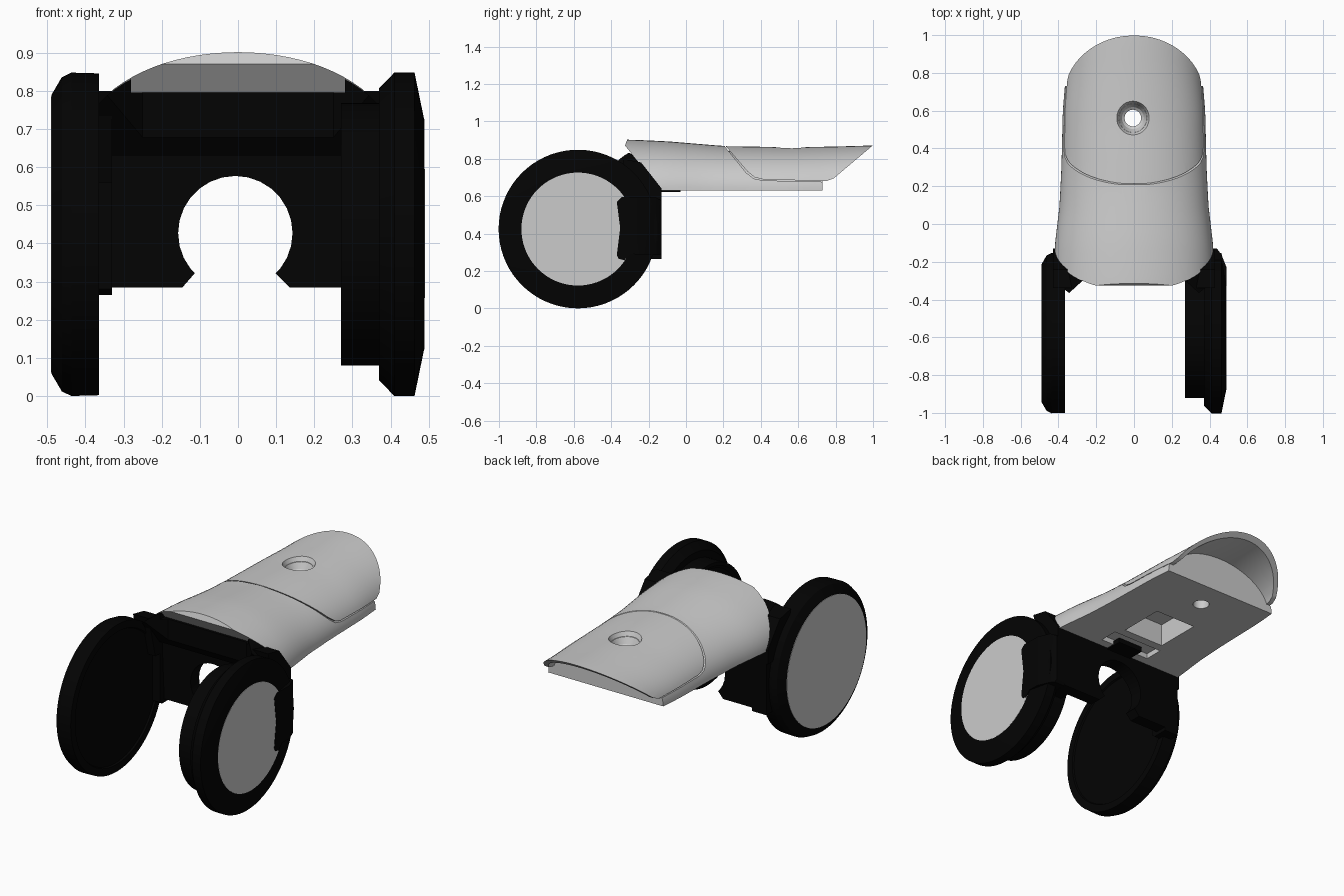
import bpy, bmesh, math
from mathutils import Matrix

if "Cube" in bpy.data.objects:
    bpy.data.objects.remove(bpy.data.objects["Cube"])

black = bpy.data.materials.new("black_plastic")
black.diffuse_color = (0.001, 0.001, 0.001, 1)
black.use_nodes = True
black.node_tree.nodes["Principled BSDF"].inputs["Base Color"].default_value = black.diffuse_color


def make(name, bm, mat=None):
    bmesh.ops.remove_doubles(bm, verts=bm.verts[:], dist=1e-6)
    bmesh.ops.recalc_face_normals(bm, faces=bm.faces[:])
    bmesh.ops.triangulate(bm, faces=[f for f in bm.faces if len(f.verts) == 4])
    me = bpy.data.meshes.new(name)
    bm.to_mesh(me)
    bm.free()
    ob = bpy.data.objects.new(name, me)
    bpy.context.collection.objects.link(ob)
    if mat:
        me.materials.append(mat)
    return ob


def skin(name, rings, mat=None):
    """Bridge a list of closed rings of points and cap the ends."""
    bm = bmesh.new()
    vs = [[bm.verts.new(p) for p in r] for r in rings]
    n = len(vs[0])
    for a, b in zip(vs, vs[1:]):
        for i in range(n):
            j = (i + 1) % n
            bm.faces.new((a[i], a[j], b[j], b[i]))
    bm.faces.new(vs[0])
    bm.faces.new(vs[-1])
    return make(name, bm, mat)


def slab(name, yz, x0, x1, mat=None):
    """Side profile extruded across x."""
    return skin(name, [[(x, y, z) for y, z in yz] for x in (x0, x1)], mat)


def box(name, x0, x1, y0, y1, z0, z1, mat=None):
    return slab(name, [(y0, z0), (y1, z0), (y1, z1), (y0, z1)], x0, x1, mat)


def lathe(name, prof, centre, axis, mat=None, n=72):
    """Profile of (radius, height) turned about an axis; ends are capped."""
    rot = {"X": Matrix.Rotation(math.pi / 2, 4, "Y"),
           "Y": Matrix.Rotation(-math.pi / 2, 4, "X"), "Z": Matrix()}[axis]
    ob = skin(name, [[(r * math.cos(2 * math.pi * i / n), r * math.sin(2 * math.pi * i / n), h)
                      for i in range(n)] for r, h in prof], mat)
    ob.data.transform(Matrix.Translation(centre) @ rot)
    return ob


def boolean(ob, cutter, op="DIFFERENCE"):
    mod = ob.modifiers.new("cut", "BOOLEAN")
    mod.operation, mod.object, mod.solver = op, cutter, "EXACT"
    bpy.context.view_layer.objects.active = ob
    bpy.ops.object.modifier_apply(modifier=mod.name)
    bpy.data.objects.remove(cutter)
    return ob


def lerp(table, y):
    for (a, u), (b, v) in zip(table, table[1:]):
        if y <= b:
            return u + (v - u) * max(0, (y - a) / (b - a))
    return table[-1][1]


WIDTH = [(-.35, .43), (-.12, .42), (.1, .394), (.3, .384), (.6, .377), (.8, .36), (1.0, .352)]
TOP = [(-.3, .902), (-.1, .893), (.2, .868), (.4, .865), (.55, .862), (.8, .866), (1.0, .872)]


def arch(name, t, mat=None, n=40):
    """Half-elliptical body along y, offset inwards by t."""
    rings = []
    for k in range(27):
        y = -.45 + 1.56 * k / 26
        w, h = lerp(WIDTH, y) - t, lerp(TOP, y) - .63 - t
        rings.append([(w * math.cos(math.pi * i / n), y, .63 + h * math.sin(math.pi * i / n))
                      for i in range(n + 1)])
    return skin(name, rings, mat)


def drill(ob):
    """Countersunk screw hole."""
    return boolean(ob, lathe("bore", [(.044, .5), (.044, .79), (.058, .80), (.09, .864), (.113, .91)],
                             (-.006, .561, 0), "Z", n=48))


# Shell base, with its sloped front cut and square rear end
base = drill(arch("shell_base", 0))
boolean(base, slab("cut", [(-.114, .61), (-.326, .87), (-.308, .92), (.73, .95), (.73, .61)], -.6, .6), "INTERSECT")

# Seat in the base for the cover
seat = arch("seat", -.05)
boolean(seat, slab("cut", [(.208, .97), (.208, .865), (.322, .725), (.362, .694), (.41, .684),
                           (.85, .674), (.85, .97)], -.6, .6), "INTERSECT")
boolean(seat, arch("inner", .027))
boolean(base, seat)

# Underside pockets
boolean(base, box("pocket", -.13, .13, .08, .35, .55, .76))
boolean(base, box("latch_slot", -.16, .16, -.08, .03, .55, .66))

# Thin cover overhanging at the back
cover = drill(arch("shell_cover", .001))
boolean(cover, slab("cut", [(.214, .95), (.214, .865), (.33, .73), (.368, .70), (.41, .69), (.75, .68),
                            (.79, .695), (.988, .862), (1.0, .873), (.995, .95)], -.6, .6), "INTERSECT")
boolean(cover, arch("inner", .025))

# Flange of the yoke lying against the sloped shell front
flange = arch("yoke_flange", .004, black)
boolean(flange, slab("cut", [(-.131, .60), (-.131, .632), (-.287, .823), (-.31, .836), (-.35, .83),
                             (-.378, .805), (-.22, .60)], -.6, .6), "INTERSECT")
boolean(flange, skin("cut", [[(-.37, -.39, z), (-.25, -.28, z), (.25, -.28, z), (.37, -.39, z), (.37, -.6, z),
                              (-.37, -.6, z)] for z in (.5, 1)]))
boolean(flange, box("cut", -.28, .28, -.6, 0, .796, 1))

# Yoke wall with an open round gap
wall = slab("yoke_wall", [(-.20, .285), (-.13, .285), (-.13, .632), (-.19, .70), (-.22, .66)], -.38, .38, black)
boolean(wall, lathe("gap", [(.15, -.6), (.15, .3)], (-.007, 0, .427), "Y", n=28))
boolean(wall, skin("mouth", [[(-.15, y, .28), (-.115, y, .32), (-.05, y, .40), (.04, y, .40),
                              (.10, y, .32), (.14, y, .28)] for y in (-.5, .1)]))

# Latch tucked into the slot under the shell
box("yoke_latch", -.08, .08, -.16, -.03, .622, .65, black)

# Clips joining the yoke to the discs; the right one wraps round with a chamfered back corner
CLIP = [(-.37, .285), (-.36, .265), (-.33, .257), (-.30, .29), (-.14, .285), (-.13, .30), (-.13, .575),
        (-.16, .592), (-.345, .595), (-.37, .57), (-.352, .43)]
clip = slab("right_clip", CLIP, .30, .491, black)
boolean(clip, skin("cut", [[(.43, -.10, z), (.44, -.132, z), (.462, -.16, z), (.492, -.235, z), (.55, -.235, z),
                            (.55, -.10, z)] for z in (.2, .7)]))
slab("left_clip", [(-.24, .28), (-.22, .265), (-.13, .265), (-.13, .60), (-.24, .60)], -.42, -.33, black)
for s in (-1, 1):
    slab("clip_web", [(-.28, .56), (-.13, .56), (-.13, .64), (-.24, .78), (-.34, .80)],
         s * .33, s * .43, black)

# Discs and their grey outer pads
C = (0, -.578, .424)
lathe("left_disc", [(.36, -.376), (.375, -.374), (.38, -.365), (.422, -.365), (.424, -.437),
                    (.412, -.462), (.366, -.489)], C, "X", black)
lathe("left_pad", [(.362, -.48), (.362, -.491)], C, "X")
lathe("right_disc", [(.31, .282), (.325, .27), (.344, .27), (.344, .37), (.383, .37), (.424, .41),
                     (.424, .463), (.302, .488)], C, "X", black)
lathe("right_pad", [(.302, .48), (.302, .489)], C, "X")

# Smooth curved faces, keep crisp edges
bpy.ops.object.select_all(action="DESELECT")
for ob in bpy.data.objects:
    ob.select_set(True)
    bpy.context.view_layer.objects.active = ob
bpy.ops.object.shade_smooth_by_angle(angle=math.radians(25))
